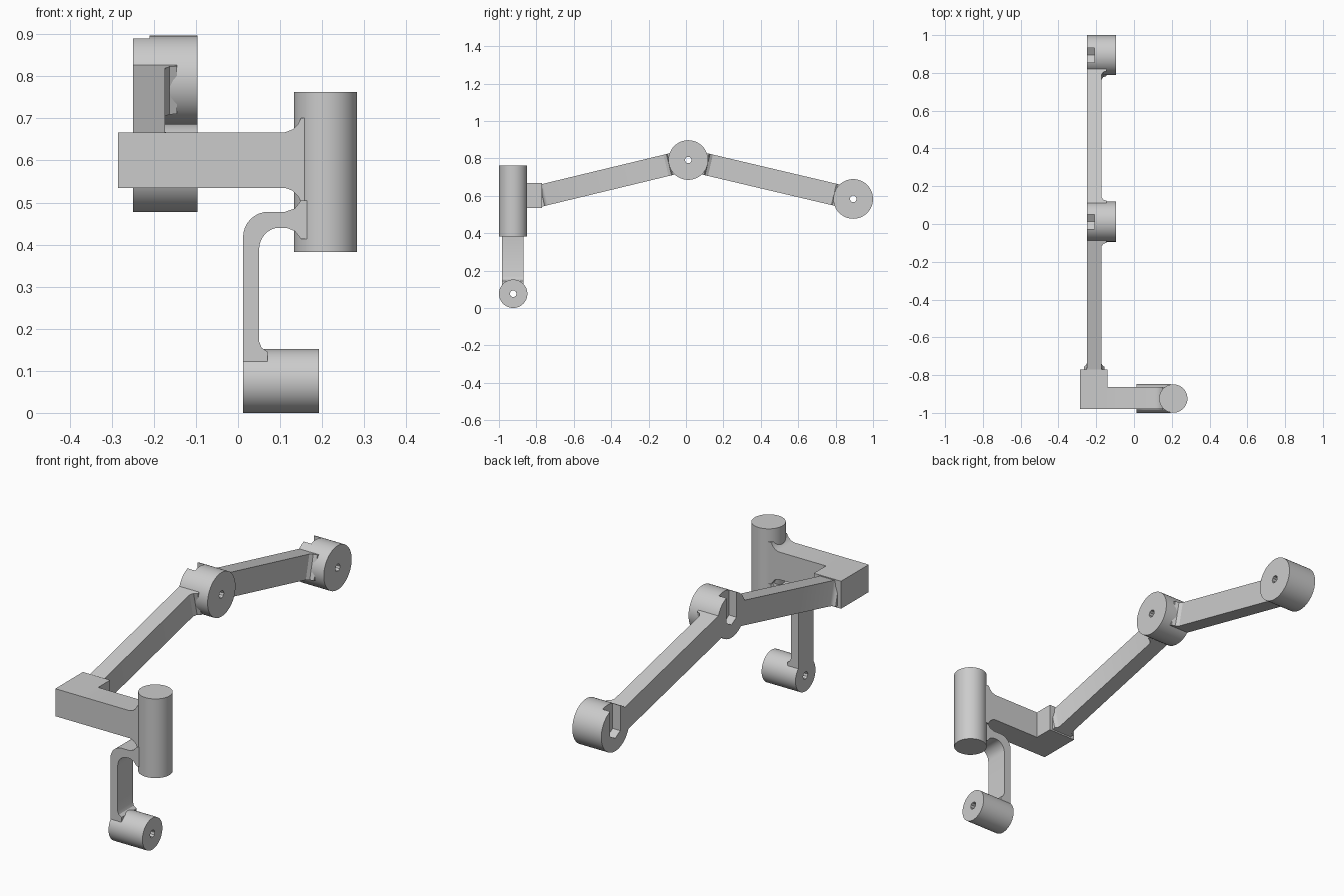
import bpy, bmesh, math
from mathutils import Vector

cube = bpy.data.objects.get("Cube")
if cube:
    bpy.data.objects.remove(cube, do_unlink=True)

grey = bpy.data.materials.new("light_grey")
grey.use_nodes = True
colour = (0.6, 0.6, 0.6, 1)
grey.diffuse_color = colour
grey.node_tree.nodes["Principled BSDF"].inputs["Base Color"].default_value = colour

X, Y, Z = Vector((1, 0, 0)), Vector((0, 1, 0)), Vector((0, 0, 1))


def prism(name, points, origin, u, v, thickness):
    """Extrude a profile lying in the u-v plane, centred on origin."""
    w = u.cross(v).normalized() * thickness
    bm = bmesh.new()
    base = Vector(origin) - w / 2
    face = bm.faces.new([bm.verts.new(base + u * a + v * b) for a, b in points])
    top = bmesh.ops.extrude_face_region(bm, geom=[face])
    bmesh.ops.translate(bm, vec=w, verts=[g for g in top["geom"] if isinstance(g, bmesh.types.BMVert)])
    bmesh.ops.recalc_face_normals(bm, faces=bm.faces)
    mesh = bpy.data.meshes.new(name)
    bm.to_mesh(mesh)
    bm.free()
    mesh.materials.append(grey)
    obj = bpy.data.objects.new(name, mesh)
    bpy.context.collection.objects.link(obj)
    return obj


def circle(radius, sides):
    steps = [math.tau * i / sides for i in range(sides)]
    return [(radius * math.cos(a), radius * math.sin(a)) for a in steps]


def activate(obj):
    bpy.ops.object.select_all(action='DESELECT')
    obj.select_set(True)
    bpy.context.view_layer.objects.active = obj


def cut(obj, cutter):
    cutter.hide_render = True
    activate(obj)
    mod = obj.modifiers.new("cut", 'BOOLEAN')
    mod.operation = 'DIFFERENCE'
    mod.solver = 'EXACT'
    mod.object = cutter
    bpy.ops.object.modifier_apply(modifier=mod.name)
    bpy.data.objects.remove(cutter, do_unlink=True)


def barrel(name, centre, radius, length):
    """Sideways joint cylinder with a pin hole through it."""
    obj = prism(name, circle(radius, 48), centre, Y, Z, length)
    cut(obj, prism("hole_cutter", circle(0.018, 10), centre, Y, Z, length * 2))
    return obj


# Arm joints, each with a nut slot open to the top on the outer side
elbow = Vector((-0.173, 0.012, 0.791))
tip = Vector((-0.173, 0.894, 0.583))
slot = [(-0.038, 0.15), (-0.038, -0.022), (0, -0.044), (0.038, -0.022), (0.038, 0.15)]
for name, centre in (("middle_joint", elbow), ("end_joint", tip)):
    joint = barrel(name, centre, 0.106, 0.154)
    cut(joint, prism("slot_cutter", slot, centre - X * 0.067, Y, Z, 0.06))


def arm(name, start, end, wall_end):
    """Straight bar with a fillet at each joint, or at the wall of the corner block."""
    span = Vector((0, end.y - start.y, end.z - start.z))
    length, along = span.length, span.normalized()
    near, far = -0.25, -0.173
    joint_end = [(0.07, near), (0.07, -0.145), (0.1, -0.145), (0.106, -0.163), (0.122, far)]
    if wall_end:
        other = [(length - 0.038, far), (length - 0.026, -0.167), (length - 0.019, -0.157),
                 (length, -0.157), (length, -0.266), (length - 0.019, -0.266),
                 (length - 0.026, -0.256), (length - 0.038, near)]
    else:
        other = [(length - s, x) for s, x in reversed(joint_end)]
    return prism(name, joint_end + other, (0, start.y, start.z), along, X, 0.117)


arm("front_arm", elbow, Vector((0, -0.788, 0.598)), True)
arm("rear_arm", elbow, tip, False)

# Corner block and crossbar, filleted into the upright pivot
post_y = -0.924
prism("corner_block", [(-0.285, -0.98), (-0.14, -0.98), (-0.14, -0.77), (-0.285, -0.77)],
      (0, 0, 0.601), X, Y, 0.132)
flare = [(0.112, 0.066), (0.13, 0.073), (0.142, 0.085), (0.15, 0.1), (0.2, 0.1)]
bar = [(-0.2, 0.066)] + flare
prism("crossbar", bar + [(x, -z) for x, z in reversed(bar)], (0, -0.921, 0.601), X, Z, 0.118)
prism("upright_pivot", circle(0.075, 48), (0.208, post_y, 0.573), X, Y, 0.38)

# Bent hanger that drops from the pivot to the lower joint
outer = [(0.072 - 0.06 * math.cos(a), 0.418 + 0.06 * math.sin(a))
         for a in (math.pi / 2 * i / 8 for i in range(9))]
inner = [(0.098 - 0.048 * math.cos(a), 0.388 + 0.052 * math.sin(a))
         for a in (math.pi / 2 * i / 8 for i in range(8, -1, -1))]
hanger = [(0.012, 0.11)] + outer
hanger += [(0.112, 0.478), (0.135, 0.486), (0.15, 0.505), (0.2, 0.505)]
hanger += [(0.2, 0.413), (0.15, 0.413), (0.135, 0.432), (0.115, 0.44)] + inner
hanger += [(0.05, 0.17), (0.056, 0.155), (0.07, 0.145), (0.07, 0.11)]
prism("hanger", hanger, (0, -0.927, 0), X, Z, 0.115)
barrel("lower_joint", (0.102, post_y, 0.076), 0.076, 0.18)

# Smooth the round parts and keep the edges crisp
for obj in bpy.context.scene.objects:
    if obj.type == 'MESH' and grey.name in obj.data.materials:
        activate(obj)
        bpy.ops.object.shade_smooth_by_angle(angle=math.radians(30))
